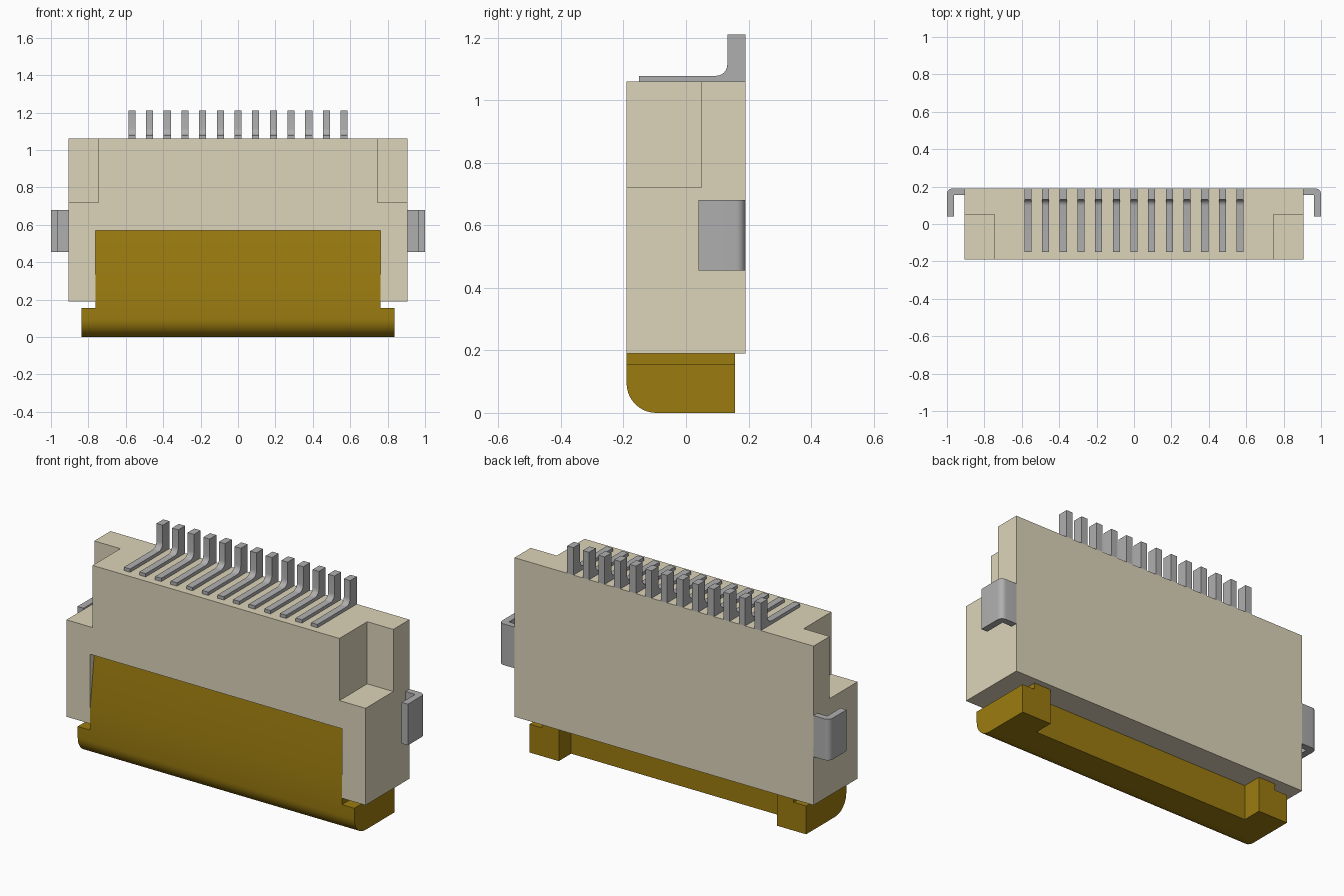
import bpy, bmesh
from math import sin, cos, pi, radians
from mathutils import Vector

if "Cube" in bpy.data.objects:
    bpy.data.objects.remove(bpy.data.objects["Cube"])


def material(name, rgb):
    m = bpy.data.materials.new(name)
    m.diffuse_color = (*rgb, 1)
    m.use_nodes = True
    m.node_tree.nodes["Principled BSDF"].inputs["Base Color"].default_value = m.diffuse_color
    return m


def prism(name, points, axis, lo, hi, mat=None):
    """Extrude a 2D profile: axis 'x' takes (y, z) points, axis 'z' takes (x, y)."""
    bm = bmesh.new()
    place = (lambda p: (lo, *p)) if axis == 'x' else (lambda p: (*p, lo))
    face = bm.faces.new([bm.verts.new(place(p)) for p in points])
    ext = bmesh.ops.extrude_face_region(bm, geom=[face])['geom']
    step = Vector((hi - lo, 0, 0) if axis == 'x' else (0, 0, hi - lo))
    bmesh.ops.translate(bm, vec=step, verts=[v for v in ext if isinstance(v, bmesh.types.BMVert)])
    bmesh.ops.recalc_face_normals(bm, faces=bm.faces)
    me = bpy.data.meshes.new(name)
    bm.to_mesh(me)
    bm.free()
    ob = bpy.data.objects.new(name, me)
    bpy.context.collection.objects.link(ob)
    if mat:
        me.materials.append(mat)
    return ob


def box(name, x, y, z, mat=None):
    pts = [(x[0], y[0]), (x[1], y[0]), (x[1], y[1]), (x[0], y[1])]
    return prism(name, pts, 'z', z[0], z[1], mat)


def arc(cx, cy, r, a0, a1, n=10):
    return [(cx + r * cos(radians(a0 + (a1 - a0) * i / n)),
             cy + r * sin(radians(a0 + (a1 - a0) * i / n))) for i in range(n + 1)]


def cut(ob, *ranges):
    """Subtract boxes given as (x, y, z) ranges, then bake the result."""
    cutters = []
    for r in ranges:
        c = box("cutter", *r)
        c.hide_render = True
        mod = ob.modifiers.new("cut", 'BOOLEAN')
        mod.object, mod.solver = c, 'EXACT'
        cutters.append(c)
    dg = bpy.context.evaluated_depsgraph_get()
    me = bpy.data.meshes.new_from_object(ob.evaluated_get(dg))
    ob.modifiers.clear()
    ob.data = me
    for c in cutters:
        bpy.data.objects.remove(c)


def smooth(ob):
    bpy.ops.object.select_all(action='DESELECT')
    bpy.context.view_layer.objects.active = ob
    ob.select_set(True)
    bpy.ops.object.shade_smooth_by_angle(angle=radians(30))


cream = material("cream_plastic", (0.72, 0.66, 0.49))
amber = material("amber_plastic", (0.33, 0.20, 0.005))
metal = material("metal", (0.43, 0.43, 0.43))

# Housing with upper corner notches and the front latch pocket
housing = box("housing", (-0.905, 0.905), (-0.19, 0.19), (0.19, 1.06), cream)
cut(housing,
    ((0.747, 1.0), (-0.3, 0.05), (0.72, 1.2)),
    ((-1.0, -0.747), (-0.3, 0.05), (0.72, 1.2)),
    ((-0.762, 0.762), (-0.3, 0.05), (0.1, 0.57)))

# Latch: rounded lower bar, sloped front, two feet at the back
profile = arc(-0.095, 0.095, 0.095, 270, 180) + [
    (-0.19, 0.27), (-0.152, 0.57), (0.05, 0.57), (0.05, 0.19), (0.157, 0.19), (0.157, 0)]
latch = prism("latch", profile, 'x', -0.837, 0.837, amber)
cut(latch,
    ((-0.66, 0.66), (0.05, 0.3), (-0.1, 0.3)),
    ((0.762, 1.0), (-0.3, 0.3), (0.155, 0.7)),
    ((-1.0, -0.762), (-0.3, 0.3), (0.155, 0.7)))
smooth(latch)

# Row of L-shaped contact pins
pin_profile = [(-0.15, 1.06), (0.19, 1.06), (0.19, 1.21), (0.132, 1.21)] + \
    arc(0.097, 1.113, 0.035, 0, -90, 6) + [(-0.15, 1.078)]
for i in range(13):
    x = (i - 6) * 0.0945
    smooth(prism(f"contact_pin_{i + 1}", pin_profile, 'x', x - 0.019, x + 0.019, metal))

# Side solder tabs, bent forward at the outer edge
tab = [(0.9, 0.155), (0.963, 0.155), (0.963, 0.04), (1.0, 0.04)] + \
    arc(0.97, 0.16, 0.03, 0, 90, 6) + [(0.9, 0.19)]
for side, s in (("right", 1), ("left", -1)):
    smooth(prism(f"solder_tab_{side}", [(s * x, y) for x, y in tab], 'z', 0.455, 0.68, metal))
